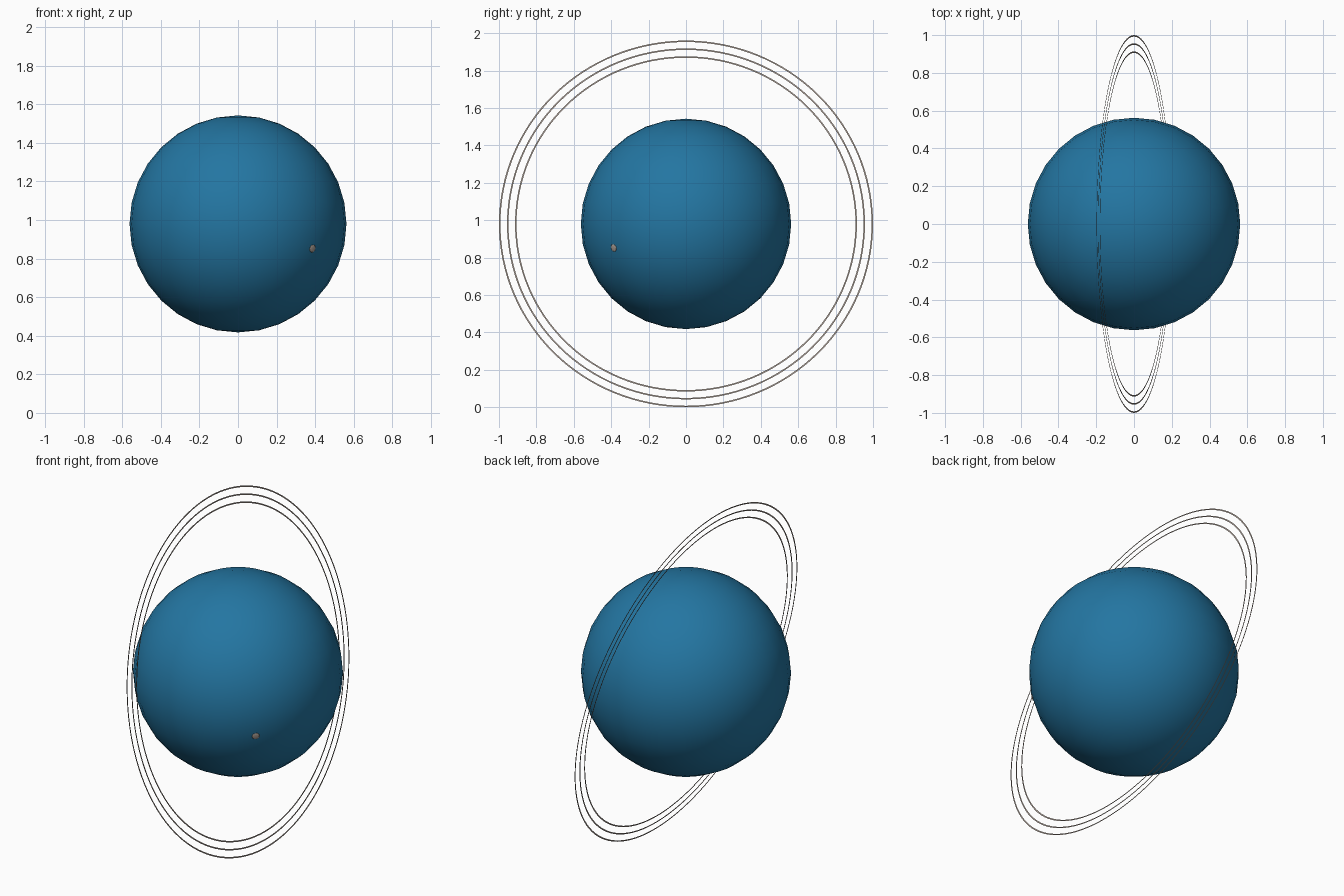
import bpy, bmesh, math
from mathutils import Vector

if "Cube" in bpy.data.objects:
    bpy.data.objects.remove(bpy.data.objects["Cube"])

CENTRE = Vector((0, 0, 0.98))
RADIUS = 0.5625
TILT = math.radians(11.4)      # lean of the ring plane about the y axis


def material(name, rgb):
    m = bpy.data.materials.new(name)
    m.diffuse_color = (*rgb, 1)
    m.use_nodes = True
    m.node_tree.nodes["Principled BSDF"].inputs["Base Color"].default_value = m.diffuse_color
    return m


blue = material("planet blue", (0.017, 0.18, 0.36))
beige_grey = material("ring and moon warm grey", (0.42, 0.355, 0.31))


def add_object(name, bm, mat, smooth=True):
    me = bpy.data.meshes.new(name)
    bm.to_mesh(me)
    bm.free()
    me.materials.append(mat)
    for p in me.polygons:
        p.use_smooth = smooth
    ob = bpy.data.objects.new(name, me)
    bpy.context.collection.objects.link(ob)
    ob.location = CENTRE
    return ob


# Planet globe
bm = bmesh.new()
bmesh.ops.create_uvsphere(bm, u_segments=32, v_segments=16, radius=RADIUS)
add_object("planet_globe", bm, blue)


# Flat, paper-thin rings; the top of each leans towards -x
def ring(name, outer, width=0.008, n=128):
    bm = bmesh.new()
    loops = []
    for r in (outer - width, outer):
        loops.append([bm.verts.new((0, r * math.cos(2 * math.pi * i / n),
                                    r * math.sin(2 * math.pi * i / n)))
                      for i in range(n)])
    a, b = loops
    for i in range(n):
        j = (i + 1) % n
        bm.faces.new((a[i], b[i], b[j], a[j]))
    ob = add_object(name, bm, beige_grey)
    ob.rotation_euler = (0, -TILT, 0)


for name, radius in (("outer_ring", 1.0), ("middle_ring", 0.957), ("inner_ring", 0.914)):
    ring(name, radius)

# Tiny moon, sunk so only a shallow cap shows on the globe's surface
bm = bmesh.new()
bmesh.ops.create_uvsphere(bm, u_segments=12, v_segments=6, radius=0.021)
bmesh.ops.scale(bm, verts=bm.verts, vec=(1, 1, 0.15))
moon = add_object("small_moon", bm, beige_grey)
out = Vector((0.383, -0.383, -0.127)).normalized()
moon.location = CENTRE + out * (RADIUS - 0.001)
moon.rotation_euler = out.to_track_quat('Z', 'Y').to_euler()
